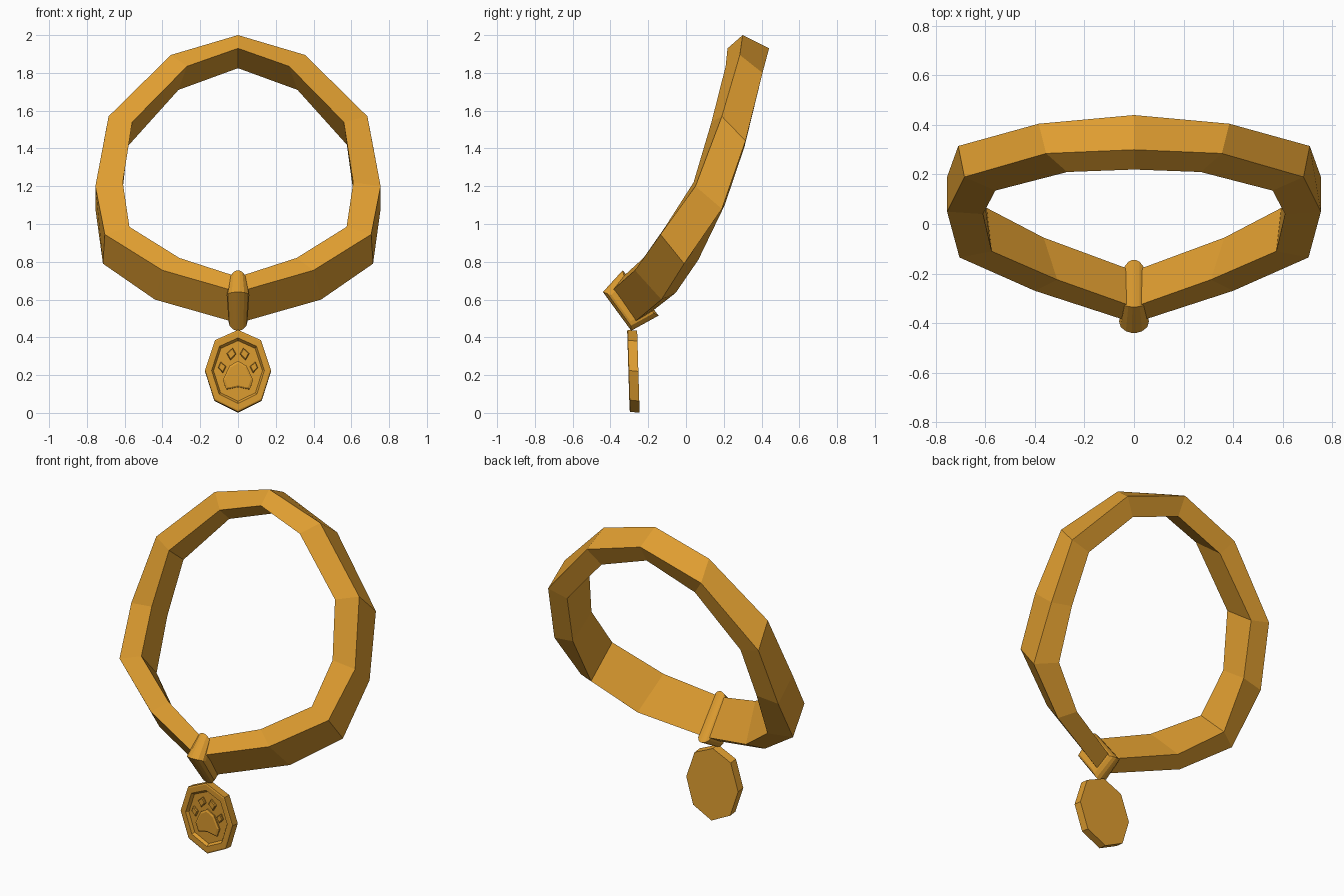
import bpy
import bmesh
from mathutils import Vector

cube = bpy.data.objects.get("Cube")
if cube:
    bpy.data.objects.remove(cube, do_unlink=True)

gold = bpy.data.materials.new("gold")
gold.use_nodes = True
gold_color = (0.74, 0.34, 0.03, 1)
gold.diffuse_color = gold_color
gold.node_tree.nodes["Principled BSDF"].inputs["Base Color"].default_value = gold_color


def loft(name, rings, closed=False):
    """Skin a list of equal-sized rings; join the ends or cap them."""
    bm = bmesh.new()
    rows = [[bm.verts.new(p) for p in ring] for ring in rings]
    pairs = list(zip(rows, rows[1:]))
    if closed:
        pairs.append((rows[-1], rows[0]))
    else:
        bm.faces.new(rows[0])
        bm.faces.new(rows[-1])
    for a, b in pairs:
        for i in range(len(a)):
            j = (i + 1) % len(a)
            bm.faces.new((a[i], a[j], b[j], b[i]))
    bmesh.ops.recalc_face_normals(bm, faces=bm.faces)
    mesh = bpy.data.meshes.new(name)
    bm.to_mesh(mesh)
    bm.free()
    mesh.materials.append(gold)
    obj = bpy.data.objects.new(name, mesh)
    bpy.context.scene.collection.objects.link(obj)
    return obj


def mirror_x(points):
    return [(-p[0], *p[1:]) for p in points]


# Collar band: four corner rails down the left half, top to bottom
front_outer = [(0, .3, 2), (.355, .285, 1.895), (.685, .19, 1.57), (.755, .05, 1.2),
               (.705, -.135, .945), (.4, -.27, .755), (0, -.4, .64)]
front_inner = [(0, .22, 1.93), (.27, .21, 1.835), (.56, .135, 1.54), (.61, .04, 1.22),
               (.575, -.11, .985), (.31, -.225, .82), (0, -.335, .72)]
back_inner = [(0, .38, 1.825), (.315, .365, 1.71), (.585, .31, 1.41), (.62, .205, 1.1),
              (.595, .065, .81), (.365, -.055, .635), (0, -.19, .53)]
back_outer = [(0, .44, 1.93), (.385, .405, 1.8), (.71, .315, 1.44), (.755, .19, 1.08),
              (.715, -.01, .79), (.44, -.13, .6), (0, -.28, .475)]
half = list(zip(front_outer, front_inner, back_inner, back_outer))
other_half = [mirror_x(ring) for ring in reversed(half[1:-1])]
loft("collar_band", half + other_half, closed=True)

# Clasp: rounded sleeve around the lowest point of the band
corners = [(-.44, .64), (-.335, .755), (-.145, .515), (-.29, .435)]
widths = [.06, .042, .042, .05]
middle = Vector((-.3, .59))


def clasp_ring(spread, scale):
    ring = []
    for corner, width in zip(corners, widths):
        p = middle + (Vector(corner) - middle) * scale
        ring.append((width * spread, p.x, p.y))
    return ring


profile = [(1, .68), (.9, .83), (.55, .95), (.15, 1)]
left_rings = [clasp_ring(*step) for step in profile]
loft("clasp", left_rings + [mirror_x(r) for r in reversed(left_rings)])


# Tag parts: outlines stacked in layers of (scale, depth behind the rim)
def layered(name, outline, layers):
    cx = sum(p[0] for p in outline) / len(outline)
    cz = sum(p[1] for p in outline) / len(outline)
    rings = []
    for scale, depth in layers:
        ring = []
        for x, z in outline:
            px, pz = cx + (x - cx) * scale, cz + (z - cz) * scale
            ring.append((px, -.305 + depth - .03 * (pz - .22), pz - .1 * depth))
        rings.append(ring)
    return loft(name, rings)


def symmetric(side):
    return side + mirror_x(side[-2:0:-1])


# Eight-sided tag with a sunken front
tag_outline = symmetric([(0, .44), (.122, .385), (.175, .225), (.125, .068), (0, .006)])
layered("tag", tag_outline, [(1, .053), (1, .003), (.96, 0), (.8, 0), (.74, .018)])

# Raised paw print: one pad and four toes
pad_outline = symmetric([(0, .277), (.045, .25), (.08, .175), (.062, .125), (0, .138)])
layered("paw_pad", pad_outline, [(1, .022), (1, .009), (.85, .004)])

toes = {"inner_toe": [(.028, .345), (.01, .312), (.04, .28), (.06, .315)],
        "outer_toe": [(.092, .272), (.063, .247), (.08, .213), (.105, .24)]}
for name, outline in toes.items():
    layered("left_" + name, outline, [(1, .022), (1, .009), (.8, .004)])
    layered("right_" + name, mirror_x(outline), [(1, .022), (1, .009), (.8, .004)])
